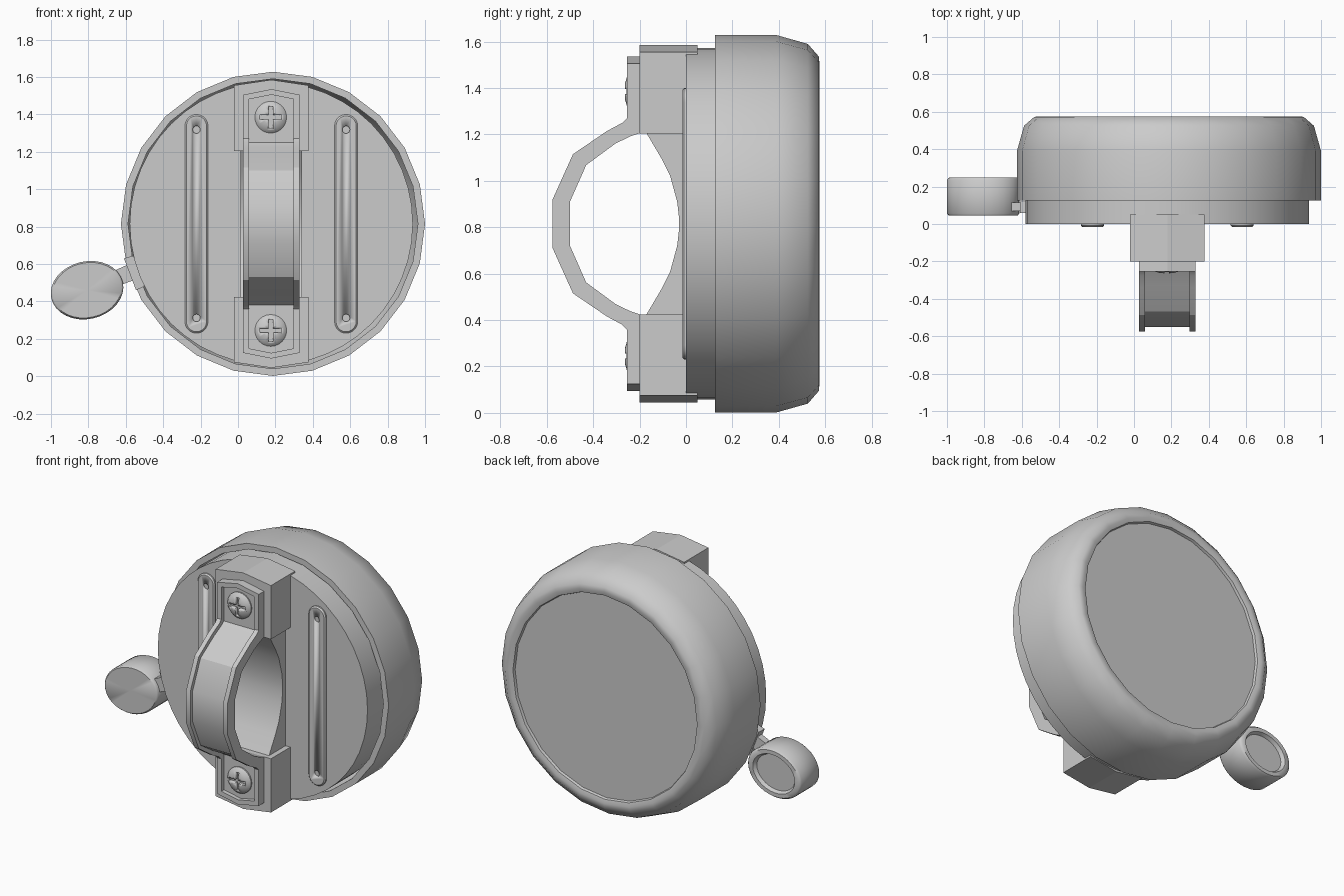
import bpy, bmesh, math
from mathutils import Vector

if "Cube" in bpy.data.objects:
    bpy.data.objects.remove(bpy.data.objects["Cube"])

CX, CZ = 0.178, 0.815          # bell axis runs along y


def finish(name, bm, smooth=40):
    bmesh.ops.remove_doubles(bm, verts=bm.verts, dist=1e-5)
    bmesh.ops.recalc_face_normals(bm, faces=bm.faces)
    me = bpy.data.meshes.new(name)
    bm.to_mesh(me)
    bm.free()
    ob = bpy.data.objects.new(name, me)
    bpy.context.collection.objects.link(ob)
    bpy.ops.object.select_all(action='DESELECT')
    ob.select_set(True)
    bpy.context.view_layer.objects.active = ob
    bpy.ops.object.shade_smooth_by_angle(angle=math.radians(smooth))
    return ob


def lathe(name, profile, cx, cz, sides=24, sx=1, sz=1, tilt=0, smooth=40):
    """Spin (radius, y) points around a y axis; optional elliptical scale and tilt."""
    bm = bmesh.new()
    rings = []
    for r, y in profile:
        ring = []
        for i in range(sides if r > 0 else 1):
            a = 2 * math.pi * i / sides
            x, z = r * sx * math.cos(a), r * sz * math.sin(a)
            c, s = math.cos(tilt), math.sin(tilt)
            ring.append(bm.verts.new((cx + x * c - z * s, y, cz + x * s + z * c)))
        rings.append(ring)
    for p, q in zip(rings, rings[1:]):
        if len(p) == len(q) == 1:
            continue
        for i in range(sides):
            j = (i + 1) % sides
            vs = []
            for v in (p[i % len(p)], p[j % len(p)], q[j % len(q)], q[i % len(q)]):
                if v not in vs:
                    vs.append(v)
            bm.faces.new(vs)
    return finish(name, bm, smooth)


def extrude(name, points, vec, smooth=30, bevel=0):
    """Extrude a closed outline along a vector."""
    bm = bmesh.new()
    f = bm.faces.new([bm.verts.new(p) for p in points])
    res = bmesh.ops.extrude_face_region(bm, geom=[f], use_keep_orig=True)
    top = [v for v in res['geom'] if isinstance(v, bmesh.types.BMVert)]
    bmesh.ops.translate(bm, verts=top, vec=Vector(vec))
    if bevel:
        bmesh.ops.recalc_face_normals(bm, faces=bm.faces)
        bmesh.ops.bevel(bm, geom=[e for e in bm.edges if all(v not in top for v in e.verts)],
                        offset=bevel, segments=1, affect='EDGES')
    return finish(name, bm, smooth)


def slab_xz(name, outline, y0, y1, cx=CX, flip=False, **kw):
    pts = [(cx + x, y0, 2 * CZ - z if flip else z) for x, z in outline]
    return extrude(name, pts, (0, y1 - y0, 0), **kw)


def slab_yz(name, outline, x0, x1, **kw):
    return extrude(name, [(x0, y, z) for y, z in outline], (x1 - x0, 0, 0), **kw)


def mirrored(half):
    """Complete a (y, z) half path from the top downwards."""
    return half + [(y, 2 * CZ - z) for y, z in reversed(half)]


def cut(ob, cutter):
    m = ob.modifiers.new("cut", 'BOOLEAN')
    m.operation, m.object, m.solver = 'DIFFERENCE', cutter, 'EXACT'
    bpy.context.view_layer.objects.active = ob
    bpy.ops.object.modifier_apply(modifier=m.name)
    bpy.data.objects.remove(cutter)


# bell dome, hollow behind the base plate
lathe("bell_dome", [(0.775, 0.125), (0.813, 0.125), (0.813, 0.39), (0.775, 0.525), (0.72, 0.573),
                    (0.69, 0.575), (0.665, 0.568), (0.66, 0.552), (0, 0.552), (0, 0.52),
                    (0.70, 0.51), (0.775, 0.39), (0.775, 0.125)], 0.187, CZ, smooth=52)

# base plate
lathe("base_plate", [(0, 0), (0.757, 0), (0.757, 0.25), (0, 0.25)], CX, CZ, sides=48)

# raised strips with small rivet holes
for side in (-1, 1):
    r, top = 0.062, 1.4
    arc = [(r * math.cos(math.pi * i / 10), top - r + r * math.sin(math.pi * i / 10)) for i in range(11)]
    strip_x = CX + side * 0.4
    outline = arc + [(-x, 2 * CZ - z) for x, z in arc]
    strip = slab_xz("raised_strip", outline, -0.016, 0.01, cx=strip_x, bevel=0.008)
    for z in (1.318, 2 * CZ - 1.318):
        cut(strip, lathe("hole_cutter", [(0, -0.05), (0.02, -0.05), (0.02, -0.004), (0, -0.004)],
                         strip_x, z, sides=16))

# saddle between the clamp blocks
saddle = mirrored([(0.01, 1.3), (-0.17, 1.3), (-0.17, 1.205), (-0.105, 1.095),
                   (-0.068, 1.02), (-0.038, 0.91), (-0.03, 0.84)])
saddle = [p for p in saddle]
slab_yz("clamp_saddle", saddle, CX - 0.165, CX + 0.165)

# strap: recessed web with a rail on either side
outer = mirrored([(-0.255, 1.49), (-0.255, 1.27), (-0.275, 1.25), (-0.34, 1.215),
                  (-0.487, 1.115), (-0.575, 0.92)])
middle = mirrored([(-0.228, 1.49), (-0.228, 1.25), (-0.25, 1.232), (-0.33, 1.19),
                   (-0.468, 1.10), (-0.55, 0.917)])
inner = mirrored([(-0.2, 1.49), (-0.2, 1.205), (-0.24, 1.192), (-0.305, 1.16),
                  (-0.43, 1.068), (-0.5, 0.91)])
slab_yz("strap_web", middle + inner[::-1], CX - 0.125, CX + 0.125)
for side in (-1, 1):
    slab_yz("strap_rail", outer + inner[::-1], CX + side * 0.12, CX + side * 0.15)

# clamp blocks, strap ends and cross-head screws, top and bottom
for flip in (False, True):
    block = [(-0.2, 1.205), (-0.2, 1.555), (0, 1.585), (0.2, 1.555), (0.2, 1.205)]
    slab_xz("clamp_block", block, -0.2, 0.05, flip=flip, smooth=5)
    end = [(-0.15, 1.4), (-0.15, 1.505), (0, 1.535), (0.15, 1.505), (0.15, 1.4)]
    slab_xz("strap_end", end, -0.228, -0.2, flip=flip, smooth=5)
    rim = [(-0.15, 1.475), (-0.15, 1.505), (0, 1.535), (0.15, 1.505), (0.15, 1.475), (0, 1.505)]
    slab_xz("strap_end_rim", rim, -0.255, -0.22, flip=flip, smooth=5)

    sz = 2 * CZ - 1.385 if flip else 1.385
    screw = lathe("screw_head", [(0, -0.265), (0.04, -0.262), (0.07, -0.252), (0.085, -0.236),
                                 (0.085, -0.215), (0, -0.215)], CX - 0.003, sz, sides=24)
    a, b = 0.011, 0.058
    cross = [(a, a), (a, b), (-a, b), (-a, a), (-b, a), (-b, -a),
             (-a, -a), (-a, -b), (a, -b), (a, -a), (b, -a), (b, a)]
    cut(screw, slab_xz("cross_cutter", [(x, sz + z) for x, z in cross], -0.3, -0.24, cx=CX - 0.003))

# striker lever: oval thumb knob, stem and hinge tab
tilt = math.radians(13)
lathe("thumb_knob", [(0, 0.045), (0.95, 0.045), (1, 0.056), (1, 0.235), (0.94, 0.248), (0.78, 0.248),
                     (0.71, 0.225), (0, 0.225)], -0.807, 0.46, sides=32,
      sx=0.196, sz=0.154, tilt=tilt, smooth=50)
slab_xz("lever_stem", [(-0.65, 0.48), (-0.54, 0.52), (-0.56, 0.61), (-0.66, 0.565)], 0.07, 0.115, cx=0)
slab_xz("lever_tab", [(-0.61, 0.63), (-0.56, 0.645), (-0.50, 0.48), (-0.545, 0.46)], 0.06, 0.12, cx=0)
